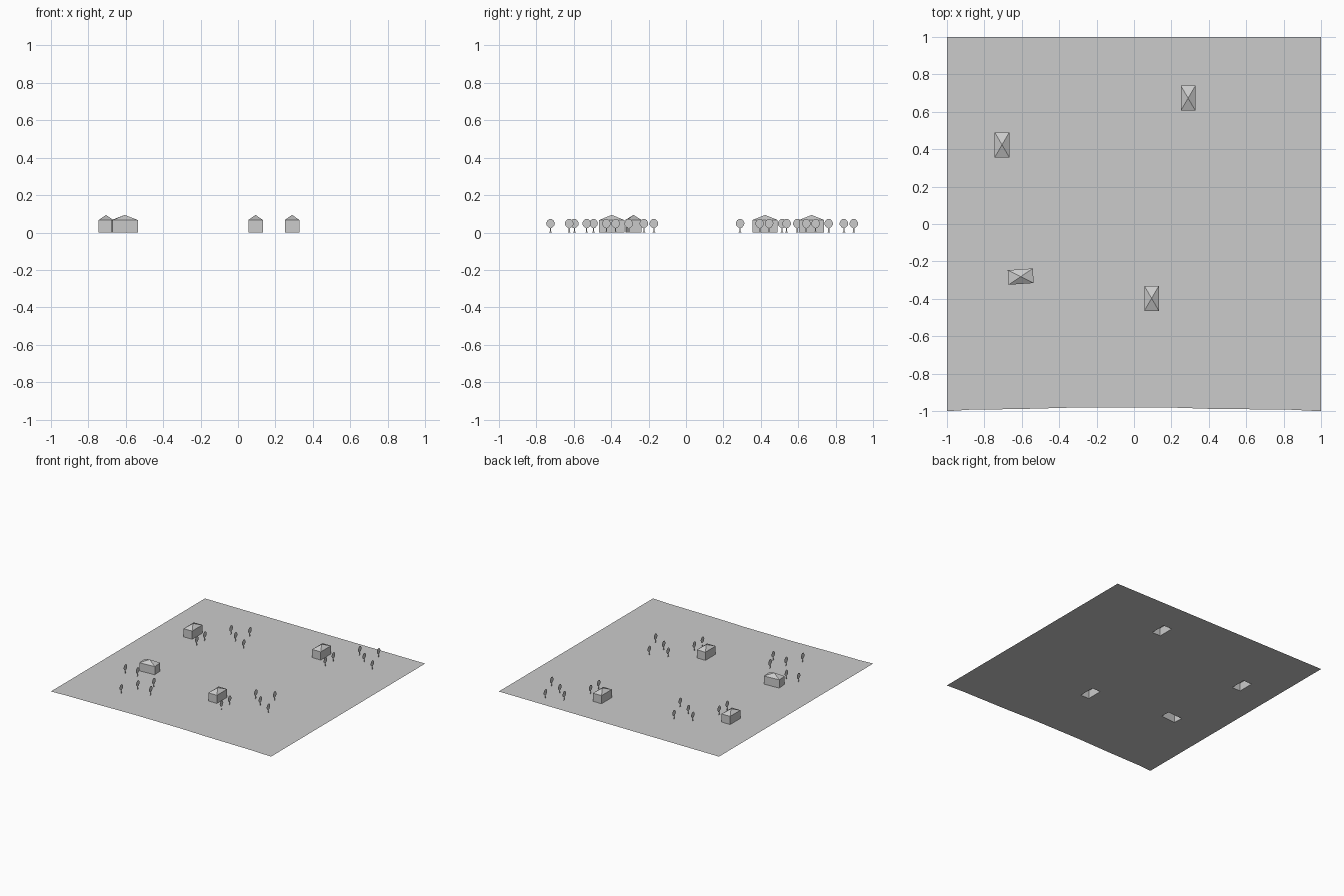
import bpy, bmesh, math
from mathutils import Vector, Matrix

cube = bpy.data.objects.get("Cube")
if cube:
    bpy.data.objects.remove(cube, do_unlink=True)

grey = bpy.data.materials.new("plain grey")
grey.use_nodes = True
colour = (0.6, 0.6, 0.6, 1)
grey.diffuse_color = colour
grey.node_tree.nodes["Principled BSDF"].inputs["Base Color"].default_value = colour

HALF_W, HALF_L, EAVES, PEAK = 0.039, 0.067, 0.067, 0.094

# Farmsteads: name, house centre, turn in degrees
FARMS = [("west", (-0.705, 0.423), 0), ("north", (0.289, 0.672), 0),
         ("south", (0.094, -0.397), 0), ("turned", (-0.605, -0.281), -86)]

# Orchard trees around each house, in the house's own frame
ORCHARD = [(0.128, -0.134), (0.128, -0.029), (0.226, 0.172),
           (0.323, 0.091), (0.446, 0.021), (0.36, 0.225)]


def finish(bm, name):
    mesh = bpy.data.meshes.new(name)
    bm.to_mesh(mesh)
    bm.free()
    mesh.materials.append(grey)
    obj = bpy.data.objects.new(name, mesh)
    bpy.context.collection.objects.link(obj)
    return obj


def placement(centre, turn):
    return Matrix.Translation((*centre, 0)) @ Matrix.Rotation(math.radians(turn), 4, 'Z')


def footprint(place, z=0):
    signs = [(-1, -1), (1, -1), (1, 1), (-1, 1)]
    return [place @ Vector((sx * HALF_W, sy * HALF_L, z)) for sx, sy in signs]


def house(name, place):
    # Open-bottomed walls under a pyramid roof
    bm = bmesh.new()
    low = [bm.verts.new(p) for p in footprint(place)]
    high = [bm.verts.new(p) for p in footprint(place, EAVES)]
    peak = bm.verts.new(place @ Vector((0, 0, PEAK)))
    for i in range(4):
        j = (i + 1) % 4
        bm.faces.new((low[i], low[j], high[j], high[i]))
        bm.faces.new((high[i], high[j], peak))
    finish(bm, name)


def tree(name, spot):
    # Flat cut-out tree facing sideways: trunk flare, stem and rounded crown
    half = [(0.009, 0), (0.003, 0.006), (0.003, 0.024), (0.011, 0.027), (0.022, 0.04),
            (0.023, 0.052), (0.016, 0.065), (0.006, 0.073)]
    outline = half + [(-y, z) for y, z in reversed(half)]
    bm = bmesh.new()
    bm.faces.new([bm.verts.new((spot.x, spot.y + y, z)) for y, z in outline])
    finish(bm, name)


def ground(holes):
    # Square field with a gently hollowed front edge and an opening under each house
    front = [(-1, -1), (-0.88, -0.992), (-0.6, -0.988), (-0.27, -0.979),
             (0.16, -0.979), (0.4, -0.987), (0.84, -0.992), (1, -1)]
    border = [Vector((x, y, 0)) for x, y in front + [(1, 1), (-1, 1)]]
    bm = bmesh.new()
    for loop in [border] + holes:
        verts = [bm.verts.new(p) for p in loop]
        for a, b in zip(verts, verts[1:] + verts[:1]):
            bm.edges.new((a, b))
    bmesh.ops.triangle_fill(bm, use_beauty=True, use_dissolve=False,
                            edges=bm.edges[:], normal=(0, 0, 1))
    for face in bm.faces:
        face.normal_update()
        if face.normal.z < 0:
            face.normal_flip()
    finish(bm, "ground")


holes = []
for name, centre, turn in FARMS:
    place = placement(centre, turn)
    holes.append(footprint(place))
    house(name + "_house", place)
    for n, (x, y) in enumerate(ORCHARD, 1):
        tree(f"{name}_tree_{n}", place @ Vector((x, y, 0)))
ground(holes)
